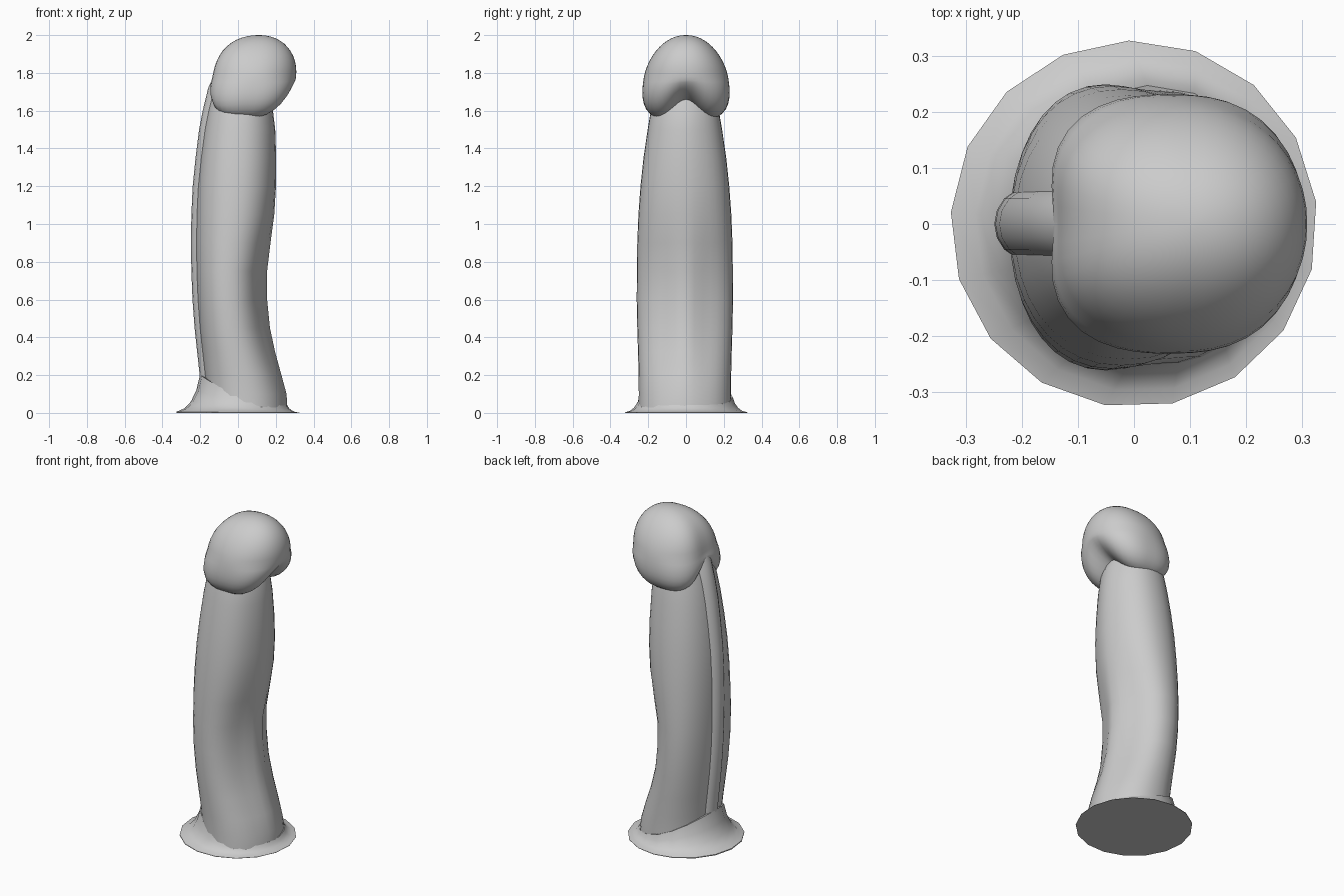
import bpy
import math
from mathutils import Vector

if "Cube" in bpy.data.objects:
    bpy.data.objects.remove(bpy.data.objects["Cube"])


def finish(name, verts, faces, angle=40):
    mesh = bpy.data.meshes.new(name)
    mesh.from_pydata(verts, [], faces)
    obj = bpy.data.objects.new(name, mesh)
    bpy.context.collection.objects.link(obj)
    bpy.ops.object.select_all(action='DESELECT')
    obj.select_set(True)
    bpy.context.view_layer.objects.active = obj
    bpy.ops.object.shade_smooth_by_angle(angle=math.radians(angle))
    return obj


def loft(name, rings, angle=40):
    """Skin a list of equal-length rings (bottom to top) and cap both ends."""
    n = len(rings[0])
    verts = [p for ring in rings for p in ring]
    faces = [(k * n + i, k * n + (i + 1) % n, (k + 1) * n + (i + 1) % n, (k + 1) * n + i)
             for k in range(len(rings) - 1) for i in range(n)]
    faces.append(tuple(reversed(range(n))))
    faces.append(tuple(range(len(verts) - n, len(verts))))
    return finish(name, verts, faces, angle)


def angles(n):
    return [2 * math.pi * i / n for i in range(n)]


def spow(v, e):
    return math.copysign(abs(v) ** e, v)


# z, back x, front x, half width in y, height of the front ridge
STATIONS = [
    (0.02, -0.195, 0.262, 0.245, 0.01),
    (0.10, -0.197, 0.257, 0.244, 0.015),
    (0.20, -0.203, 0.230, 0.245, 0.02),
    (0.32, -0.216, 0.197, 0.248, 0.03),
    (0.45, -0.230, 0.169, 0.252, 0.038),
    (0.60, -0.241, 0.154, 0.255, 0.04),
    (0.75, -0.247, 0.154, 0.254, 0.038),
    (0.90, -0.249, 0.172, 0.252, 0.025),
    (1.05, -0.247, 0.192, 0.246, 0.015),
    (1.20, -0.240, 0.201, 0.235, 0.01),
    (1.35, -0.225, 0.202, 0.219, 0.01),
    (1.50, -0.206, 0.197, 0.197, 0.01),
    (1.60, -0.187, 0.185, 0.180, 0.01),
    (1.72, -0.158, 0.140, 0.150, 0.0),
]

# Shaft: rounded sections with a soft ridge down the +x side
shaft = []
for z, back, front, half, ridge in STATIONS:
    left, right = back + 0.027, front - ridge
    cx, hx = (left + right) / 2, (right - left) / 2
    ring = []
    for a in angles(36):
        x = cx + hx * spow(math.cos(a), 0.92)
        y = half * spow(math.sin(a), 0.92)
        if math.cos(a) > 0:
            x += ridge * math.exp(-(y / 0.08) ** 2)
        ring.append((x, y - 0.006, z))
    shaft.append(ring)
loft("shaft", shaft)

# Rounded rib running up the -x side into the head
rib = []
for z, back, *_ in STATIONS[1:] + [(1.79, -0.125)]:
    rib.append([(back + 0.06 + 0.06 * math.cos(a), 0.064 * math.sin(a), z)
                for a in angles(16)])
loft("back_rib", rib)

# Flared foot: coarse disc rim sweeping up against the shaft, highest at -x
foot = []
for t, rise in [(0, 0), (0.0, 0.03), (0.35, 0.12), (0.62, 0.3), (0.85, 0.6), (1, 1)]:
    ring = []
    for a in angles(17):
        c, s = math.cos(a + 0.12), math.sin(a + 0.12)
        top = 0.042 + 0.16 * ((1 - c) / 2) ** 2
        inner_x = 0.03 + 0.232 * c
        inner_y = 0.247 * s
        ring.append(((1 - t) * 0.327 * c + t * inner_x,
                     (1 - t) * 0.327 * s + t * inner_y,
                     top * rise))
    foot.append(ring)
# close the top inside the shaft
foot.append([(x * 0.75, y * 0.75, z * 0.9) for x, y, z in foot[-1]])
loft("flared_foot", foot, 30)


# Head: squared-off ellipsoid, wider low down, with the rim notched at y = 0
def head_point(u, v, w):
    low = max(0.0, -w)
    p = 2.1 + 0.7 * math.sqrt(low) + 0.35 * max(0.0, -u)
    r = (abs(u) ** p + abs(v) ** p + abs(w) ** p) ** (-1 / p)
    u, v, w = u * r, v * r, w * r
    x = 0.078 + 0.228 * u + 0.032 * w
    y = 0.225 * v * (1 - 0.16 * w)
    z = 1.765 + (0.235 if w > 0 else 0.23) * w
    dip = math.exp(-(y / 0.09) ** 2)
    lift = 0.105 + 0.075 * max(0.0, -u)
    z += lift * dip * max(0.0, -w)
    if u < 0:
        x += 0.014 * dip * u * u
    # slanted underside toward +x
    z += 0.05 * max(0.0, u) ** 2 * max(0.0, -w)
    return Vector((x, y, z))


head = []
ROWS = 26
for k in range(ROWS):
    lat = -math.pi / 2 + math.pi * (k + 0.35) / (ROWS - 0.3)
    head.append([head_point(math.cos(lat) * math.cos(a), math.cos(lat) * math.sin(a),
                            math.sin(lat)) for a in angles(44)])
loft("head", head, 60)
